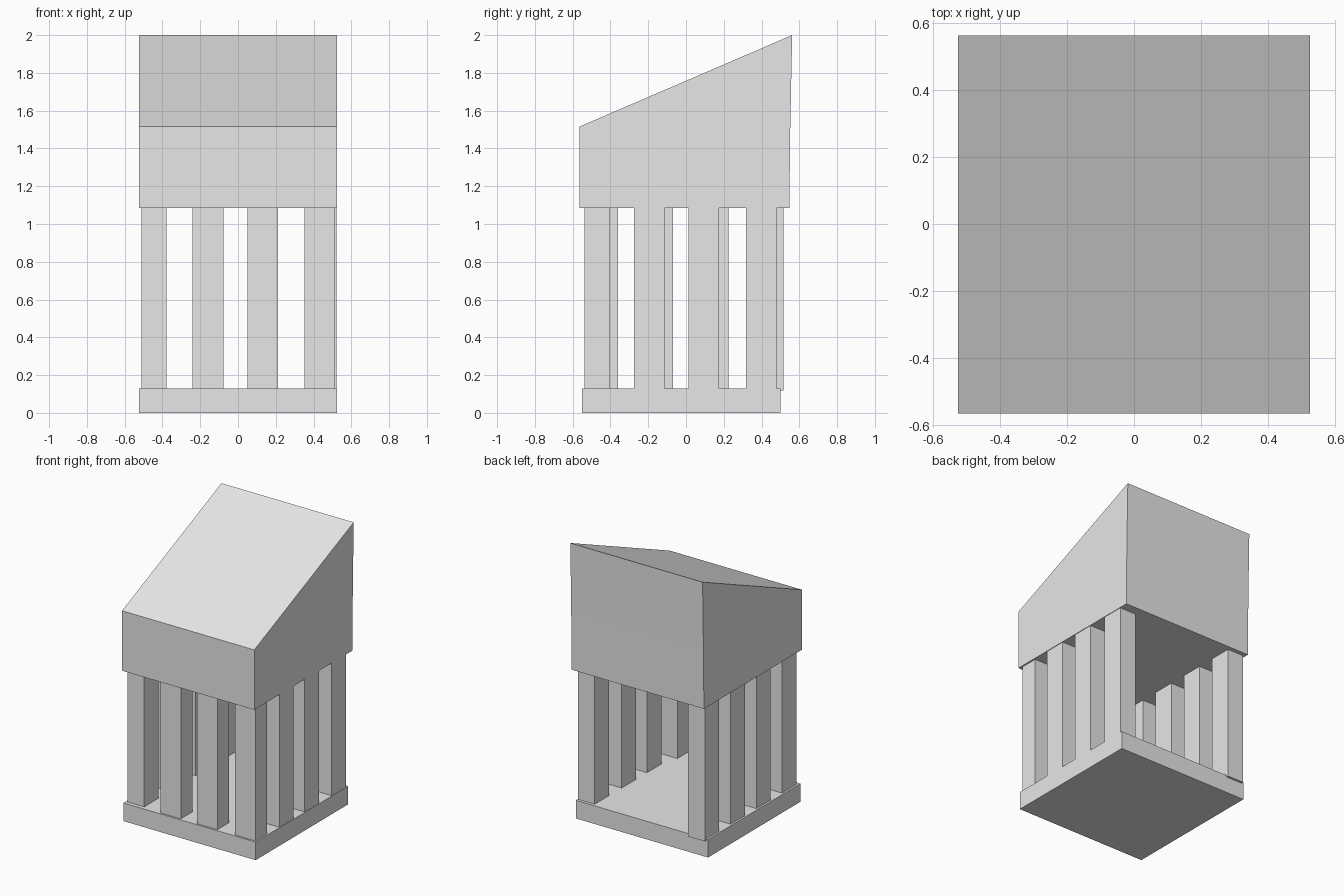
import bpy
import bmesh

cube = bpy.data.objects.get("Cube")
if cube:
    bpy.data.objects.remove(cube, do_unlink=True)

# One plain colour for the whole building
GREY = (0.8, 0.8, 0.8, 1)
stone = bpy.data.materials.new("light_grey_stone")
stone.use_nodes = True
stone.diffuse_color = GREY
stone.node_tree.nodes["Principled BSDF"].inputs["Base Color"].default_value = GREY


def prism(name, profile, x0, x1):
    """Extrude a (y, z) side profile from x0 to x1."""
    bm = bmesh.new()
    face = bm.faces.new([bm.verts.new((x0, y, z)) for y, z in profile])
    grown = bmesh.ops.extrude_face_region(bm, geom=[face])
    moved = [v for v in grown["geom"] if isinstance(v, bmesh.types.BMVert)]
    bmesh.ops.translate(bm, verts=moved, vec=(x1 - x0, 0, 0))
    bmesh.ops.recalc_face_normals(bm, faces=bm.faces)
    mesh = bpy.data.meshes.new(name)
    bm.to_mesh(mesh)
    bm.free()
    mesh.materials.append(stone)
    obj = bpy.data.objects.new(name, mesh)
    bpy.context.collection.objects.link(obj)
    return obj


def block(name, x, y, z):
    """Box given by its (low, high) range on each axis."""
    profile = [(y[0], z[0]), (y[1], z[0]), (y[1], z[1]), (y[0], z[1])]
    return prism(name, profile, *x)


# Floor slab
block("base_slab", (-0.525, 0.525), (-0.55, 0.5), (0, 0.13))

# Solid roof block, sloping up towards the back
roof_profile = [(-0.565, 1.085), (0.547, 1.085), (0.552, 1.515),
                (0.562, 2.0), (-0.565, 1.515)]
prism("sloped_roof", roof_profile, -0.525, 0.525)

LONG, SHORT = 0.162, 0.132
TOP = 1.09

# Front row; its last column is the right-hand corner
for i, x in enumerate((-0.24, 0.05, 0.352)):
    block(f"front_column_{i + 1}", (x, x + LONG), (-0.537, -0.537 + SHORT), (0.125, TOP))

# Side row behind that corner
for i, y in enumerate((-0.275, 0.012, 0.318)):
    block(f"left_column_{i + 1}", (0.521 - SHORT, 0.521), (y, y + LONG), (0.125, TOP))

# Opposite side row, including its front corner and overhanging the slab at the back
for i in range(4):
    y = -0.522 + i * 0.292
    block(f"right_column_{i + 1}", (-0.511, -0.511 + SHORT), (y, y + LONG), (0.118, TOP))
